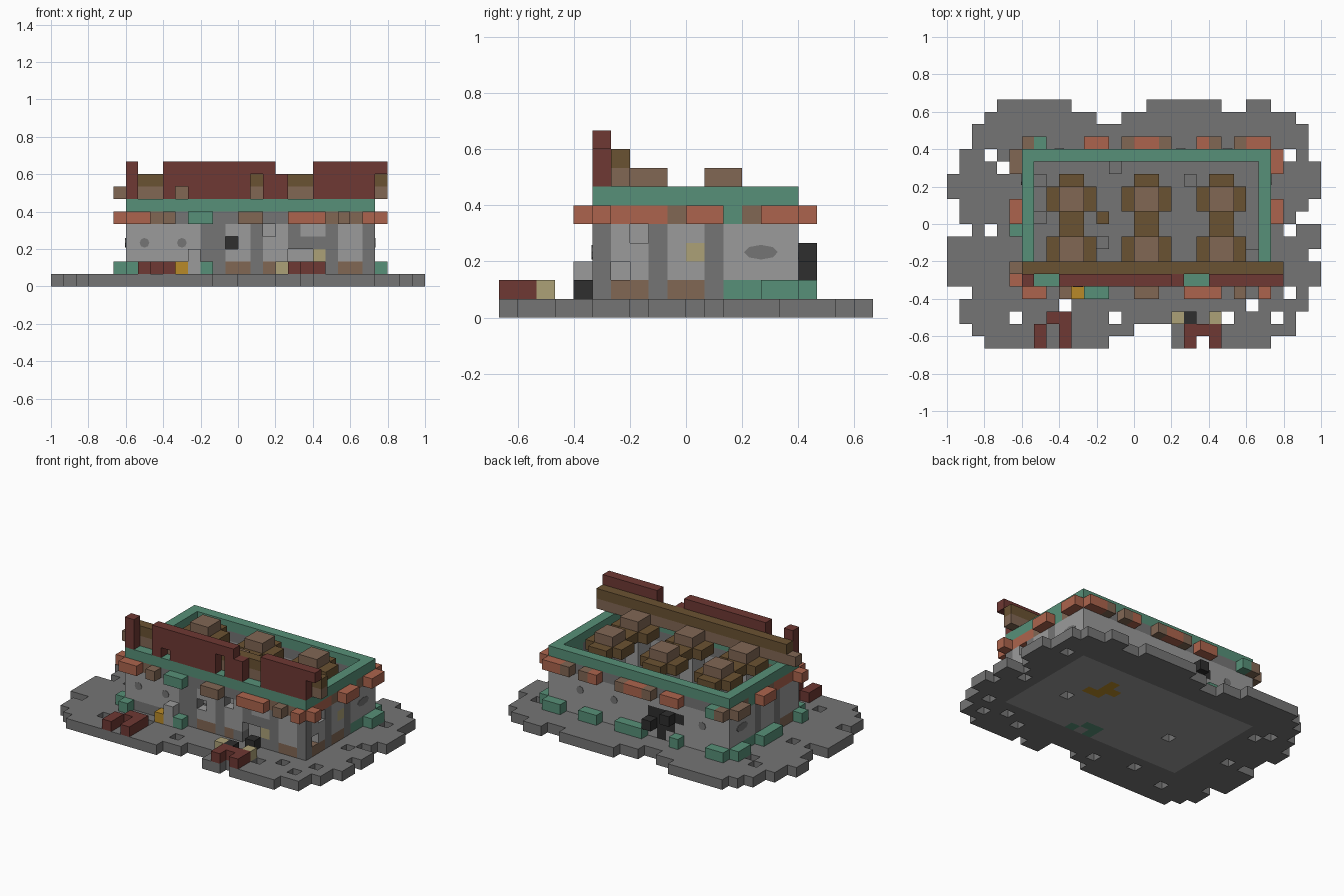
import bpy
from math import pi

UNIT = 1 / 15  # edge length of one block

old = bpy.data.objects.get("Cube")
if old:
    bpy.data.objects.remove(old, do_unlink=True)

# Palette in display values, converted to linear
PALETTE = {
    "stone": "757575", "pale_stone": "9b9b9b", "dark_red": "6e3833",
    "terracotta": "ac644d", "verdigris": "579078", "wood": "6a5232",
    "clay": "816754", "sand": "aca177", "charcoal": "2e2e2e", "amber": "b88a28",
}
NAMES = list(PALETTE)


def linear(pair):
    c = int(pair, 16) / 255
    return ((c + 0.055) / 1.055) ** 2.4


for name, code in PALETTE.items():
    mat = bpy.data.materials.new(name)
    colour = [linear(code[n:n + 2]) for n in (0, 2, 4)] + [1]
    mat.use_nodes = True
    mat.diffuse_color = colour
    mat.node_tree.nodes["Principled BSDF"].inputs["Base Color"].default_value = colour

blocks = {}  # cell -> (part, material)


def span(value):
    return range(*value) if isinstance(value, tuple) else (value,)


def fill(part, material, xs, ys, zs):
    for x in span(xs):
        for y in span(ys):
            for z in span(zs):
                blocks[x, y, z] = (part, material)


def carve(xs, ys, zs):
    for x in span(xs):
        for y in span(ys):
            for z in span(zs):
                blocks.pop((x, y, z), None)


def ring(part, material, zs):
    for y in (5, 15):
        fill(part, material, (6, 26), y, zs)
    for x in (6, 25):
        fill(part, material, x, (5, 16), zs)


def on_side(part, material, side, run, z, out=1):
    """Place a run of blocks on one side; out=0 is flush with the wall."""
    if side in ("front", "back"):
        fill(part, material, run, 5 - out if side == "front" else 15 + out, z)
    else:
        fill(part, material, 6 - out if side == "left" else 25 + out, run, z)


# Ragged ground slab, one (start, end) run per row from the front
outline = [(3, 26), (2, 28), (1, 28), (1, 29), (1, 29), (0, 30), (0, 30),
           (0, 29), (0, 30), (2, 30), (1, 28), (1, 29), (0, 30), (0, 30),
           (1, 30), (1, 29), (2, 29), (2, 29), (3, 28), (4, 26)]
for row, run in enumerate(outline):
    fill("ground_slab", "stone", run, row, 0)
carve((13, 18), 0, 0)
carve((15, 18), 1, 0)
carve((10, 16), 19, 0)
carve((22, 24), 19, 0)
carve((12, 14), 18, 0)
for x, y in [(5, 2), (9, 3), (13, 2), (22, 2), (24, 3), (26, 2), (27, 15),
             (3, 15), (4, 14), (3, 9), (27, 9), (20, 0), (27, 4), (1, 4),
             (10, 9), (22, 9)]:
    carve(x, y, 0)

# Walls with pale panels between darker piers
ring("walls", "stone", (1, 6))
for run in [(6, 12), (14, 16), (17, 19), (23, 25)]:
    on_side("walls", "pale_stone", "front", run, (2, 5), 0)
on_side("walls", "pale_stone", "front", (20, 22), 4, 0)
on_side("walls", "pale_stone", "back", (6, 26), (1, 5), 0)
for side in ("left", "right"):
    for run in [(6, 8), (9, 11), (12, 16)]:
        on_side("walls", "pale_stone", side, run, (2, 5), 0)
    for run in [(6, 8), (9, 11)]:
        on_side("walls", "clay", side, run, 1, 0)
    on_side("walls", "terracotta", side, (6, 9), 5, 0)
    on_side("walls", "clay", side, 9, 5, 0)
    on_side("walls", "verdigris", side, 12, 5, 0)
    on_side("walls", "clay", side, 13, 5, 0)
    on_side("walls", "verdigris", side, (12, 14), 1, 0)
for run in [(14, 16), 17, (23, 25)]:
    on_side("walls", "clay", "front", run, 1, 0)
for x in (8, 22, 24):
    on_side("walls", "clay", "front", x, 5, 0)

# Small openings and the broken doorway
for x, z in [(14, 3), (17, 4)]:
    carve(x, 5, z)
carve((19, 21), 5, (1, 3))
for y, z in [(7, 4), (6, 2)]:
    carve(25, y, z)
fill("loose_blocks", "sand", 21, 5, 2)
fill("loose_blocks", "sand", 25, 10, 3)

# Charred breach in the back wall
for run, z in [((11, 15), 3), ((12, 15), 2), (13, 1)]:
    on_side("charred_breach", "charcoal", "back", run, z, 0)
on_side("charred_breach", "charcoal", "back", 12, 3)
on_side("charred_breach", "charcoal", "back", 14, 2)

# Projecting upper trim
trim = {
    "front": [("terracotta", (6, 8)), ("clay", 9), ("verdigris", (11, 13)),
              ("clay", (15, 17)), ("terracotta", (19, 22)), ("clay", 23),
              ("terracotta", 25)],
    "back": [("clay", 6), ("verdigris", 7), ("terracotta", (11, 13)),
             ("clay", 14), ("terracotta", (15, 17)), ("clay", 17),
             ("terracotta", 20), ("clay", 21), ("clay", 23),
             ("terracotta", (24, 26))],
    "right": [("terracotta", 5), ("terracotta", (10, 12)), ("terracotta", (14, 16))],
    "left": [("terracotta", 5), ("terracotta", (10, 12)), ("clay", (14, 16))],
}
for side, pieces in trim.items():
    for material, run in pieces:
        on_side("upper_trim", material, side, run, 5)

# Projecting footing
footing = {
    "front": [6, 12],
    "back": [(6, 8), 11, (15, 18), (20, 22), (24, 26)],
    "right": [(14, 16)],
    "left": [5, (9, 12), (14, 16)],
}
for side, runs in footing.items():
    for run in runs:
        on_side("footing", "verdigris", side, run, 1)

# Cornice and the ruined roof edge above the front
ring("cornice", "verdigris", 6)
fill("front_parapet", "dark_red", 6, 5, (7, 10))
fill("front_parapet", "dark_red", (9, 18), 5, (7, 10))
fill("front_parapet", "dark_red", 18, 5, (7, 9))
fill("front_parapet", "dark_red", (21, 27), 5, (7, 10))
carve(10, 5, 7)
for x in (16, 26):
    carve(x, 5, (7, 9))
fill("roof_beam", "clay", (5, 27), 6, 7)
fill("roof_beam", "wood", (6, 27), 6, 8)

# Two rows of columns with cross-shaped capitals
for x in (9, 15, 21):
    for y in (7, 11):
        fill("column_shafts", "pale_stone", (x, x + 2), (y, y + 2), (1, 6))
        fill("capitals", "wood", (x - 1, x + 3), (y, y + 2), 6)
        fill("capitals", "wood", (x, x + 2), (y - 1, y + 3), 6)
        fill("capital_caps", "clay", (x, x + 2), (y, y + 2), 7)

# Rubble inside and in front
for x, y in [(7, 13), (7, 10), (13, 14), (12, 8), (19, 13), (24, 7)]:
    fill("inner_rubble", "stone", x, y, 1)
fill("inner_rubble", "wood", 12, 10, 1)
for x in (7, 9, 19, 21):
    fill("fallen_bricks", "dark_red", x, (0, 2), 1)
fill("fallen_bricks", "dark_red", (8, 10), 2, 1)
fill("fallen_bricks", "dark_red", 20, 1, 1)
for x in (18, 21):
    fill("loose_blocks", "sand", x, 2, 1)
fill("burnt_blocks", "charcoal", 19, 2, 1)
fill("burnt_blocks", "charcoal", 20, 4, 1)
fill("lantern", "amber", 10, 4, 1)
fill("post", "pale_stone", 11, 4, (1, 3))


def underside(x, y):
    """Colours of the floor seen from beneath."""
    if (x, y) in {(19, 12), (20, 12), (20, 11), (21, 11), (20, 13)}:
        return "amber"
    if (x, y) in {(16, 6), (17, 6), (16, 5), (18, 5)}:
        return "verdigris"
    return "pale_stone" if 6 <= x < 26 and 5 <= y < 16 else "stone"


# Turn the blocks into one mesh per part, keeping exposed faces only
def build(part):
    verts, index, faces, tints = [], {}, [], []
    for cell, (owner, material) in blocks.items():
        if owner != part:
            continue
        for axis in range(3):
            for step in (0, 1):
                near = list(cell)
                near[axis] += 2 * step - 1
                if tuple(near) in blocks:
                    continue
                face = []
                for a, b in ((0, 0), (1, 0), (1, 1), (0, 1)):
                    corner = list(cell)
                    corner[axis] += step
                    corner[(axis + 1) % 3] += a
                    corner[(axis + 2) % 3] += b
                    key = tuple(corner)
                    if key not in index:
                        index[key] = len(verts)
                        verts.append(((key[0] - 15) * UNIT, (key[1] - 10) * UNIT, key[2] * UNIT))
                    face.append(index[key])
                faces.append(face if step else face[::-1])
                below = cell[2] == 0 and axis == 2 and not step
                tints.append(underside(*cell[:2]) if below else material)
    mesh = bpy.data.meshes.new(part)
    mesh.from_pydata(verts, [], faces)
    used = sorted(set(tints))
    for name in used:
        mesh.materials.append(bpy.data.materials[name])
    for poly, tint in zip(mesh.polygons, tints):
        poly.material_index = used.index(tint)
    bpy.context.collection.objects.link(bpy.data.objects.new(part, mesh))


for part in sorted({owner for owner, _ in blocks.values()}):
    build(part)


# Dark weathering spots on the walls
def spot(location, turn, stretch=1):
    bpy.ops.mesh.primitive_cylinder_add(vertices=8, radius=0.026, depth=0.006,
                                        location=location, rotation=turn)
    obj = bpy.context.object
    obj.name = "wall_spot"
    obj.scale.y = stretch
    obj.data.materials.append(bpy.data.materials["stone"])


for x in (-0.5, -0.3):
    spot((x, -0.333, 0.233), (pi / 2, 0, 0))
for x in (0.5, 0.25, -0.4):
    spot((x, 0.4, 0.233), (pi / 2, 0, 0))
spot((0.733, 0.267, 0.233), (0, pi / 2, 0), 2.3)
spot((-0.6, 0.267, 0.233), (0, pi / 2, 0), 2.3)
